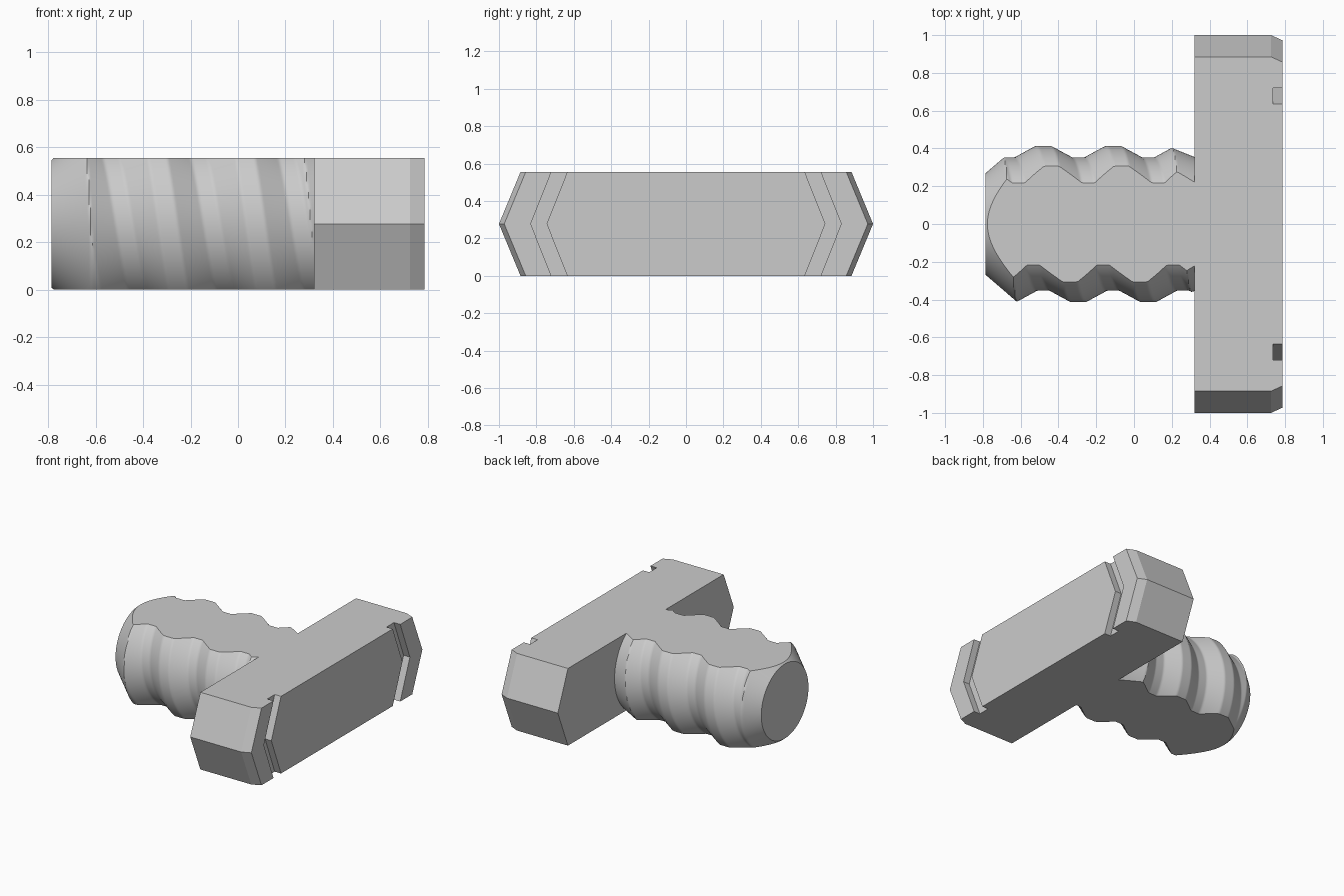
import bpy, bmesh
from math import cos, sin, pi, radians

cube = bpy.data.objects.get("Cube")
if cube:
    bpy.data.objects.remove(cube, do_unlink=True)

HEIGHT = 0.555
MID = HEIGHT / 2
NECK = 0.32      # where the grip meets the head
TIP = 0.787      # face of the head
PITCH = 0.37     # grip ridge spacing

grey = bpy.data.materials.new("light grey")
grey.use_nodes = True
colour = (0.6, 0.6, 0.6, 1)
grey.diffuse_color = colour
grey.node_tree.nodes["Principled BSDF"].inputs["Base Color"].default_value = colour


def finish(name, bm):
    bmesh.ops.recalc_face_normals(bm, faces=bm.faces)
    mesh = bpy.data.meshes.new(name)
    bm.to_mesh(mesh)
    bm.free()
    mesh.materials.append(grey)
    obj = bpy.data.objects.new(name, mesh)
    bpy.context.collection.objects.link(obj)
    return obj


def select(obj):
    bpy.ops.object.select_all(action='DESELECT')
    obj.select_set(True)
    bpy.context.view_layer.objects.active = obj


def loft(rings):
    """Closed skin through rings that all have the same number of points."""
    bm = bmesh.new()
    loops = [[bm.verts.new(p) for p in ring] for ring in rings]
    n = len(loops[0])
    for a, b in zip(loops, loops[1:]):
        for i in range(n):
            j = (i + 1) % n
            bm.faces.new((a[i], a[j], b[j], b[i]))
    bm.faces.new(loops[0])
    end = bm.faces.new(loops[-1])
    bmesh.ops.recalc_face_normals(bm, faces=bm.faces)
    return bm, end


# Head: a hexagonal bar with a chamfered striking face
def hexagon(x, inset):
    tip, flat = 1 - inset, 0.885 - inset
    return [(x, tip, MID), (x, flat, HEIGHT), (x, -flat, HEIGHT),
            (x, -tip, MID), (x, -flat, 0), (x, flat, 0)]


bm, _ = loft([hexagon(NECK, 0), hexagon(0.725, 0), hexagon(TIP, 0.028)])
head = finish("head", bm)


# Chevron grooves across the face, near both ends
def chevron(x, side):
    reach = MID + 0.1
    lean = reach * 0.11 / MID
    return [(x, side * y, MID + z) for y, z in (
        (0.83, 0), (0.83 - lean, reach), (0.745 - lean, reach),
        (0.745, 0), (0.745 - lean, -reach), (0.83 - lean, -reach))]


for side in (1, -1):
    bm, _ = loft([chevron(0.737, side), chevron(TIP + 0.1, side)])
    cutter = finish("groove_cutter", bm)
    cutter.hide_render = True
    cut = head.modifiers.new("groove", 'BOOLEAN')
    cut.object = cutter
    cut.operation = 'DIFFERENCE'
    cut.solver = 'EXACT'
    select(head)
    bpy.ops.object.modifier_apply(modifier=cut.name)
    bpy.data.objects.remove(cutter, do_unlink=True)


# Grip: a round bar with one helical ridge, tapered at both ends
def grip_radius(x, angle):
    turn = (x + 0.48 - PITCH * angle / (2 * pi) + PITCH / 2) % PITCH
    off_crest = abs(turn - PITCH / 2)
    ridge = min(1, max(0, (0.15 - off_crest) / 0.11))
    end_taper = 0.268 + 0.86 * (x + TIP)
    neck_taper = 0.355 + 0.4 * (NECK - x)
    return min(0.353 + 0.06 * ridge, end_taper, neck_taper)


STEPS, SIDES = 140, 120
rings = []
for s in range(STEPS + 1):
    x = -TIP + (NECK + TIP) * s / STEPS
    ring = []
    for k in range(SIDES):
        a = 2 * pi * k / SIDES
        r = grip_radius(x, a)
        ring.append((x, r * cos(a), MID + r * sin(a)))
    rings.append(ring)
bm, joint = loft(rings)

# Flats on the top and bottom of the grip
for z, direction in ((HEIGHT, 1), (0, -1)):
    geom = bm.verts[:] + bm.edges[:] + bm.faces[:]
    bmesh.ops.bisect_plane(bm, geom=geom, plane_co=(0, 0, z),
                           plane_no=(0, 0, direction), clear_outer=True)
    rim = [e for e in bm.edges if e.is_boundary]
    bmesh.ops.edgeloop_fill(bm, edges=rim)

# The joint face is hidden against the head
bmesh.ops.recalc_face_normals(bm, faces=bm.faces)
hidden = [f for f in bm.faces if all(v.co.x > NECK - 0.0001 for v in f.verts)]
bmesh.ops.delete(bm, geom=hidden, context='FACES_ONLY')
grip = finish("grip", bm)
select(grip)
bpy.ops.object.shade_smooth_by_angle(angle=radians(32))
